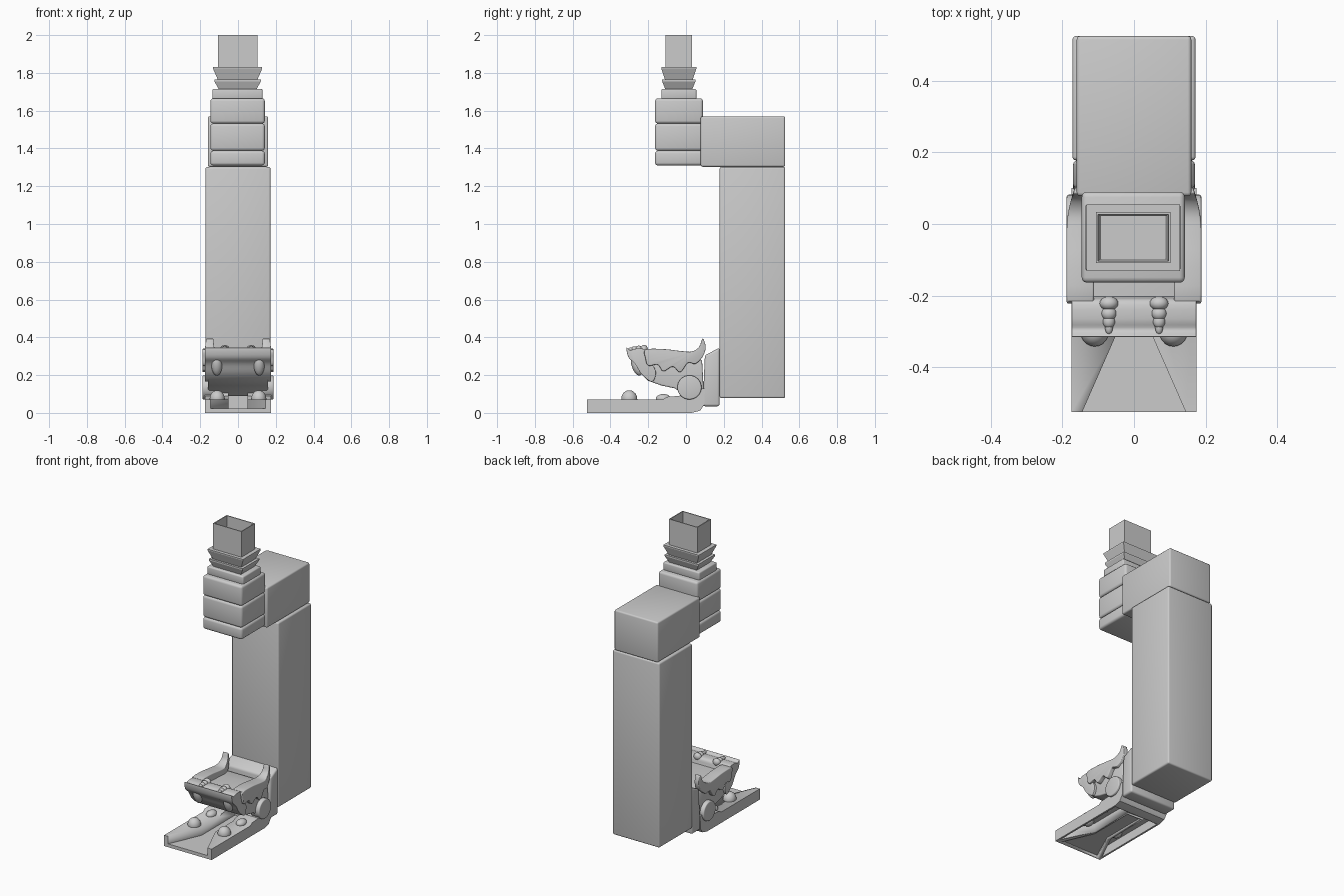
import bpy, bmesh, math
from mathutils import Vector

if "Cube" in bpy.data.objects:
    bpy.data.objects.remove(bpy.data.objects["Cube"])


def finish(name, bm, bevel=0.0, smooth=True):
    bmesh.ops.recalc_face_normals(bm, faces=bm.faces)
    me = bpy.data.meshes.new(name)
    bm.to_mesh(me)
    bm.free()
    ob = bpy.data.objects.new(name, me)
    bpy.context.collection.objects.link(ob)
    bpy.ops.object.select_all(action='DESELECT')
    ob.select_set(True)
    bpy.context.view_layer.objects.active = ob
    if bevel:
        m = ob.modifiers.new("Bevel", 'BEVEL')
        m.width, m.segments = bevel, 3
        m.limit_method, m.angle_limit = 'ANGLE', math.radians(40)
        bpy.ops.object.modifier_apply(modifier=m.name)
    if smooth:
        bpy.ops.object.shade_smooth_by_angle(angle=math.radians(35))
    return ob


def box(name, lo, hi, bevel=0.01):
    bm = bmesh.new()
    bmesh.ops.create_cube(bm, size=1)
    for v in bm.verts:
        v.co = [(lo[i] + hi[i]) / 2 + v.co[i] * (hi[i] - lo[i]) for i in range(3)]
    return finish(name, bm, bevel)


def prism(name, pts, a, b, axis='X', bevel=0.0):
    """Extrude a (y,z) outline along x, or an (x,y) outline along z."""
    bm = bmesh.new()
    put = (lambda p, t: (t, p[0], p[1])) if axis == 'X' else (lambda p, t: (p[0], p[1], t))
    r0 = [bm.verts.new(put(p, a)) for p in pts]
    r1 = [bm.verts.new(put(p, b)) for p in pts]
    bm.faces.new(r0)
    bm.faces.new(r1)
    for i in range(len(pts)):
        j = (i + 1) % len(pts)
        bm.faces.new((r0[i], r0[j], r1[j], r1[i]))
    return finish(name, bm, bevel)


def rounded(pts, n=4):
    """Closed smooth curve through the points."""
    out, k = [], len(pts)
    for i in range(k):
        p0, p1, p2, p3 = (Vector(pts[(i + d) % k]) for d in (-1, 0, 1, 2))
        for s in range(n):
            t = s / n
            out.append(0.5 * (2 * p1 + (p2 - p0) * t + (2 * p0 - 5 * p1 + 4 * p2 - p3) * t * t
                              + (3 * p1 - p0 - 3 * p2 + p3) * t ** 3))
    return out


def ellipsoid(name, loc, radii, tilt=0.0):
    bm = bmesh.new()
    bmesh.ops.create_uvsphere(bm, u_segments=20, v_segments=12, radius=1)
    ob = finish(name, bm)
    ob.location, ob.scale, ob.rotation_euler = loc, radii, (tilt, 0, 0)
    return ob


def cut(target, cutter):
    bpy.context.view_layer.objects.active = target
    m = target.modifiers.new("Cut", 'BOOLEAN')
    m.operation, m.object, m.solver = 'DIFFERENCE', cutter, 'EXACT'
    bpy.ops.object.modifier_apply(modifier=m.name)
    bpy.data.objects.remove(cutter)


# column, arm and stacked blocks
box("column", (-0.172, 0.178, 0.078), (0.172, 0.525, 1.302))
box("arm", (-0.16, 0.078, 1.303), (0.16, 0.525, 1.57))
for i, (z0, z1) in enumerate([(1.31, 1.388), (1.388, 1.532), (1.532, 1.665)]):
    box(f"stack_block_{i}", (-0.146, -0.164, z0), (0.142, 0.09, z1), 0.015)
box("collar", (-0.136, -0.131, 1.66), (0.13, 0.055, 1.715), 0.008)

# bellows and open square spout: rectangular rings (z, half x, half y)
rings = [(1.71, .098, .07), (1.755, .123, .088), (1.765, .123, .088), (1.765, .105, .074),
         (1.822, .13, .093), (1.83, .13, .093), (1.83, .104, .071), (2.0, .104, .071),
         (2.0, .098, .065), (1.72, .09, .06)]
bm = bmesh.new()
prev = None
for z, hx, hy in rings:
    ring = [bm.verts.new((-0.002 + sx * hx, -0.038 + sy * hy, z))
            for sx, sy in ((-1, -1), (1, -1), (1, 1), (-1, 1))]
    if prev:
        for i in range(4):
            bm.faces.new((prev[i], prev[(i + 1) % 4], ring[(i + 1) % 4], ring[i]))
    else:
        bm.faces.new(ring)
    prev = ring
bm.faces.new(prev)
finish("bellows_spout", bm, smooth=False)

# lower jaw tray with a flared channel above and pockets below
tray = prism("lower_jaw", [(-0.525, 0), (0.03, 0), (0.075, 0.012), (0.098, 0.045), (0.1, 0.13),
                           (0.0, 0.13), (-0.035, 0.09), (-0.1, 0.085), (-0.12, 0.072),
                           (-0.525, 0.072)], -0.174, 0.174)
cut(tray, prism("channel_cutter", [(-0.16, -0.56), (0.16, -0.56), (0.05, -0.31), (0.05, 0.04),
                                   (-0.05, 0.04), (-0.05, -0.31)], 0.022, 0.2, 'Z'))
for s in (-1, 1):
    cut(tray, prism("pocket_cutter", [(s * 0.162, -0.49), (s * 0.162, 0.02), (s * 0.065, 0.02),
                                      (s * 0.065, -0.29)], -0.02, 0.058, 'Z'))
cut(tray, prism("under_channel_cutter", [(-0.14, -0.51), (0.14, -0.51), (0.05, -0.31), (0.05, 0.0),
                                         (-0.05, 0.0), (-0.05, -0.31)], -0.02, 0.012, 'Z'))

# upper jaw body, its snout and the plate behind it
prism("upper_jaw", [(-0.225, 0.30), (0.0, 0.285), (0.085, 0.28), (0.095, 0.10), (0.0, 0.09),
                    (-0.06, 0.13), (-0.13, 0.145), (-0.2, 0.17), (-0.24, 0.21)],
      -0.16, 0.16, bevel=0.008)
prism("snout", rounded([(-0.315, 0.345), (-0.295, 0.332), (-0.265, 0.34), (-0.215, 0.335),
                        (-0.2, 0.29), (-0.16, 0.22), (-0.18, 0.165), (-0.235, 0.205),
                        (-0.27, 0.26), (-0.305, 0.295)]), -0.174, 0.174, bevel=0.005)
prism("back_plate", [(0.088, 0.035), (0.178, 0.035), (0.178, 0.345), (0.1, 0.305)],
      -0.17, 0.17, bevel=0.012)

# scalloped cheeks with horns, hinges, fangs and snout ridges on both sides
cheek = rounded([(-0.215, 0.335), (-0.12, 0.338), (-0.03, 0.328), (0.03, 0.325), (0.07, 0.35),
                 (0.088, 0.395), (0.104, 0.35), (0.09, 0.30), (0.05, 0.26), (0.01, 0.265),
                 (-0.03, 0.215), (-0.07, 0.245), (-0.12, 0.22), (-0.15, 0.255), (-0.2, 0.25),
                 (-0.215, 0.29)])
for s in (-1, 1):
    side = "right" if s > 0 else "left"
    ob = prism(f"cheek_{side}", cheek, s * 0.112, s * 0.188, bevel=0.012)
    for v in ob.data.vertices:          # narrow the rear into a horn
        t = max(0.0, min(1.0, (v.co.y + 0.02) / 0.12))
        v.co.x = s * (abs(v.co.x) + t * t * (0.15 - abs(v.co.x)) * 0.6)
    disc = [(0.018 + 0.064 * math.cos(a * math.tau / 32), 0.135 + 0.064 * math.sin(a * math.tau / 32))
            for a in range(32)]
    prism(f"hinge_{side}", disc, s * 0.12, s * 0.188, bevel=0.006)
    ellipsoid(f"upper_fang_{side}", (s * 0.112, -0.262, 0.25), (0.028, 0.025, 0.055), 0.35)
    ellipsoid(f"lower_fang_{side}", (s * 0.11, -0.3, 0.075), (0.04, 0.042, 0.045), 0.2)
    ellipsoid(f"rear_tooth_{side}", (s * 0.11, -0.12, 0.075), (0.03, 0.04, 0.025))
    for i, (y, r) in enumerate([(-0.222, .026), (-0.25, .021), (-0.272, .017), (-0.288, .011)]):
        ellipsoid(f"snout_ridge_{side}_{i}", (s * 0.07, y, 0.337), (r, 0.02, r * 0.9))
